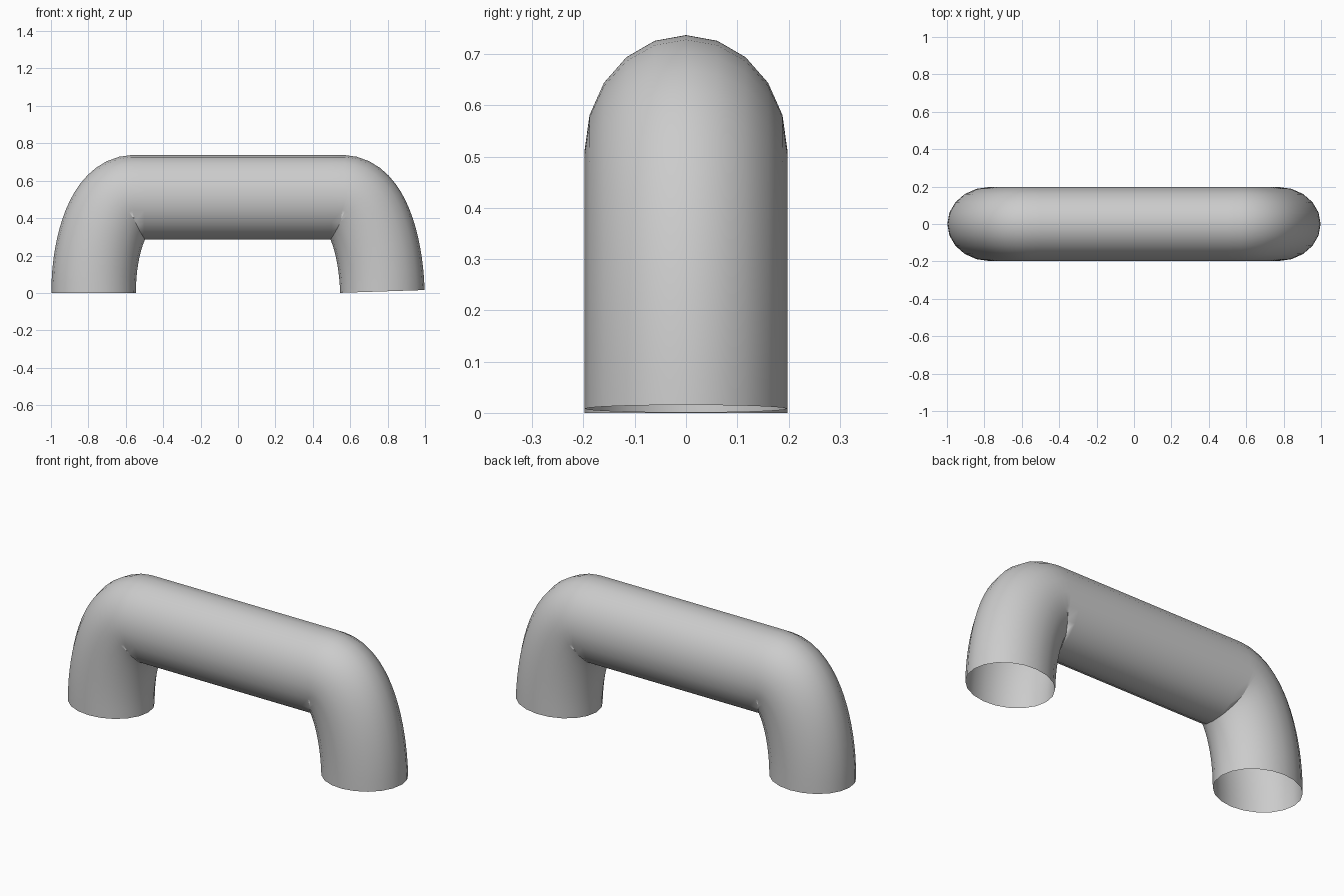
import bpy

if "Cube" in bpy.data.objects:
    bpy.data.objects.remove(bpy.data.objects["Cube"])

# Arched handle: round tube swept along a bezier path, open at both feet
RADIUS, HALF_DEPTH = 0.226, 0.198
FOOT_X, TOP_X, TOP_Z = 0.772, 0.56, 0.511
LEG_PULL, TOP_PULL = 0.28, 0.12

curve = bpy.data.curves.new("handle", "CURVE")
curve.dimensions = "3D"
curve.fill_mode = "FULL"
curve.bevel_depth = RADIUS
curve.bevel_resolution = 8      # 20 sides
curve.resolution_u = 16

# Each point: position, left handle, right handle (x, z)
path = [
    ((-FOOT_X, 0), (-FOOT_X, -0.2), (-FOOT_X, LEG_PULL)),
    ((-TOP_X, TOP_Z), (-TOP_X - TOP_PULL, TOP_Z), (-TOP_X + 0.3, TOP_Z)),
    ((TOP_X, TOP_Z), (TOP_X - 0.3, TOP_Z), (TOP_X + TOP_PULL, TOP_Z)),
    ((FOOT_X, 0.008), (FOOT_X - 0.009, LEG_PULL), (FOOT_X + 0.007, -0.2)),
]
spline = curve.splines.new("BEZIER")
spline.bezier_points.add(len(path) - 1)
for bp, (co, left, right) in zip(spline.bezier_points, path):
    bp.handle_left_type = bp.handle_right_type = "FREE"
    bp.co = (co[0], 0, co[1])
    bp.handle_left = (left[0], 0, left[1])
    bp.handle_right = (right[0], 0, right[1])
spline.use_smooth = True

handle = bpy.data.objects.new("handle", curve)
bpy.context.collection.objects.link(handle)

# Slightly flattened front to back
handle.scale.y = HALF_DEPTH / RADIUS
